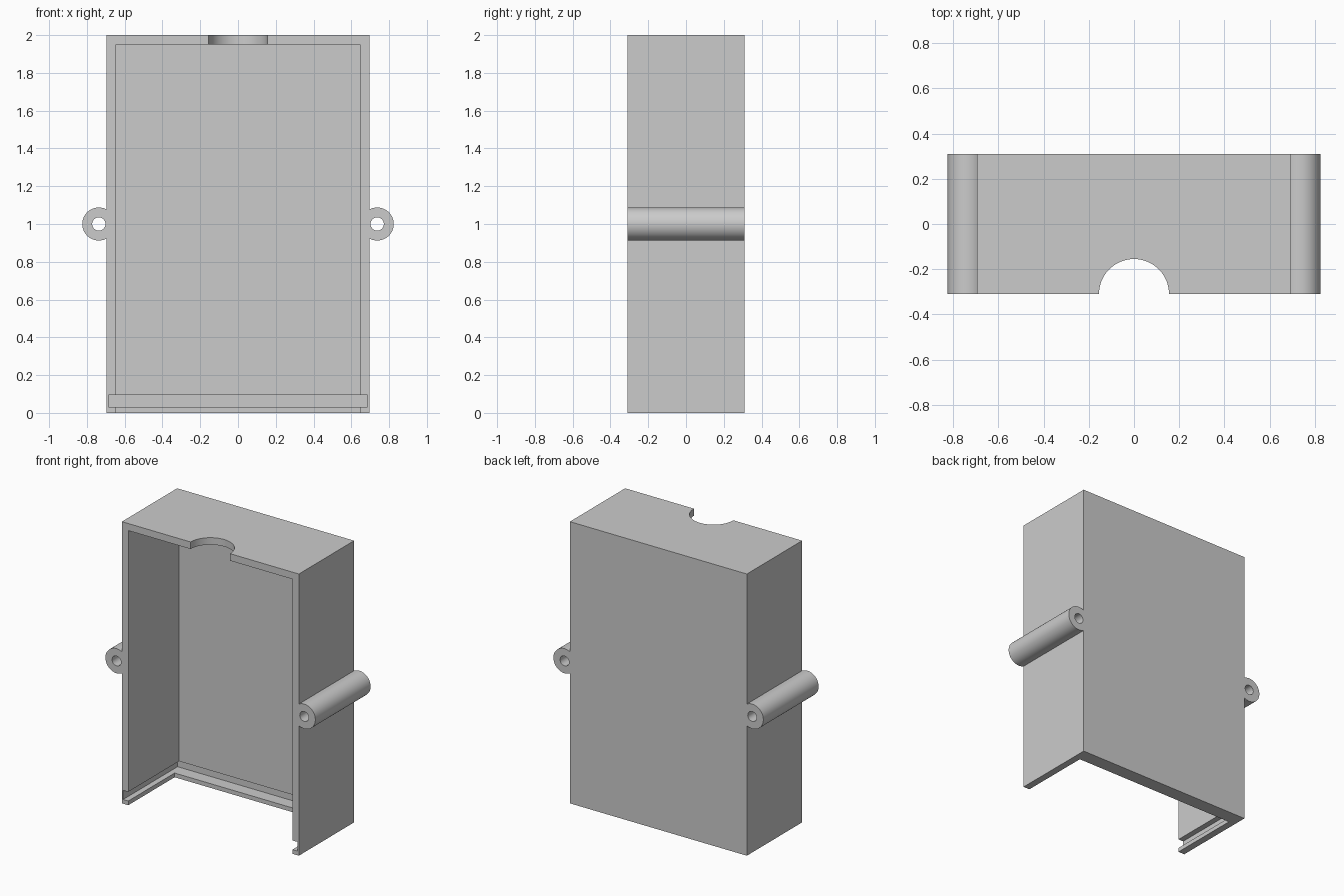
import bpy
from math import radians, pi

cube = bpy.data.objects.get("Cube")
if cube:
    bpy.data.objects.remove(cube, do_unlink=True)

W, D, H = 0.695, 0.31, 2.0    # half width, half depth, height
T = 0.05                      # wall thickness

grey = bpy.data.materials.new("light_grey")
grey.use_nodes = True
colour = (0.6, 0.6, 0.6, 1)
grey.diffuse_color = colour
grey.node_tree.nodes["Principled BSDF"].inputs["Base Color"].default_value = colour


def box(name, x, y, z):
    """Box from (min, max) ranges."""
    bpy.ops.mesh.primitive_cube_add(size=1)
    ob = bpy.context.object
    ob.name = name
    ob.location = [(a + b) / 2 for a, b in (x, y, z)]
    ob.scale = [b - a for a, b in (x, y, z)]
    bpy.ops.object.transform_apply(location=True, scale=True)
    ob.data.materials.append(grey)
    return ob


def cylinder(name, radius, length, location, along_y=False):
    bpy.ops.mesh.primitive_cylinder_add(
        vertices=64, radius=radius, depth=length, location=location,
        rotation=(pi / 2 if along_y else 0, 0, 0))
    ob = bpy.context.object
    ob.name = name
    bpy.ops.object.transform_apply(location=True, rotation=True)
    ob.data.materials.append(grey)
    return ob


def cut(target, cutters):
    """Subtract the cutters, then shade with sharp edges kept."""
    bpy.ops.object.select_all(action='DESELECT')
    target.select_set(True)
    bpy.context.view_layer.objects.active = target
    for c in cutters:
        c.hide_render = True
        mod = target.modifiers.new("cut", 'BOOLEAN')
        mod.operation = 'DIFFERENCE'
        mod.solver = 'EXACT'
        mod.object = c
        bpy.ops.object.modifier_apply(modifier=mod.name)
        bpy.data.objects.remove(c, do_unlink=True)
    bpy.ops.object.shade_smooth_by_angle(angle=radians(30))


# Shell open at the front and bottom, with a ledge, lid groove and cable notch
shell = box("enclosure_shell", (-W, W), (-D, D), (0, H))
inner = W - T
cut(shell, [
    box("cavity_cutter", (-inner, inner), (-D - 0.1, D - T), (0.06, H - T)),
    box("bottom_opening_cutter", (-inner, inner), (-D - 0.1, D - 2 * T), (-0.1, 0.08)),
    box("groove_cutter", (-W + 0.01, W - 0.01), (-D - 0.1, D - 0.01), (0.03, 0.095)),
    cylinder("cable_notch_cutter", 0.155, 0.2, (0, -D, H)),
])

# Tubular screw lugs on both sides
for side, s in (("left", 1), ("right", -1)):
    centre = (s * 0.737, 0, 1)
    lug = cylinder(side + "_screw_lug", 0.0875, 2 * D, centre, True)
    cut(lug, [
        cylinder("screw_hole_cutter", 0.035, 1, centre, True),
        box("wall_cutter", sorted((s * 0.5, s * W)), (-0.5, 0.5), (0.8, 1.2)),
    ])
